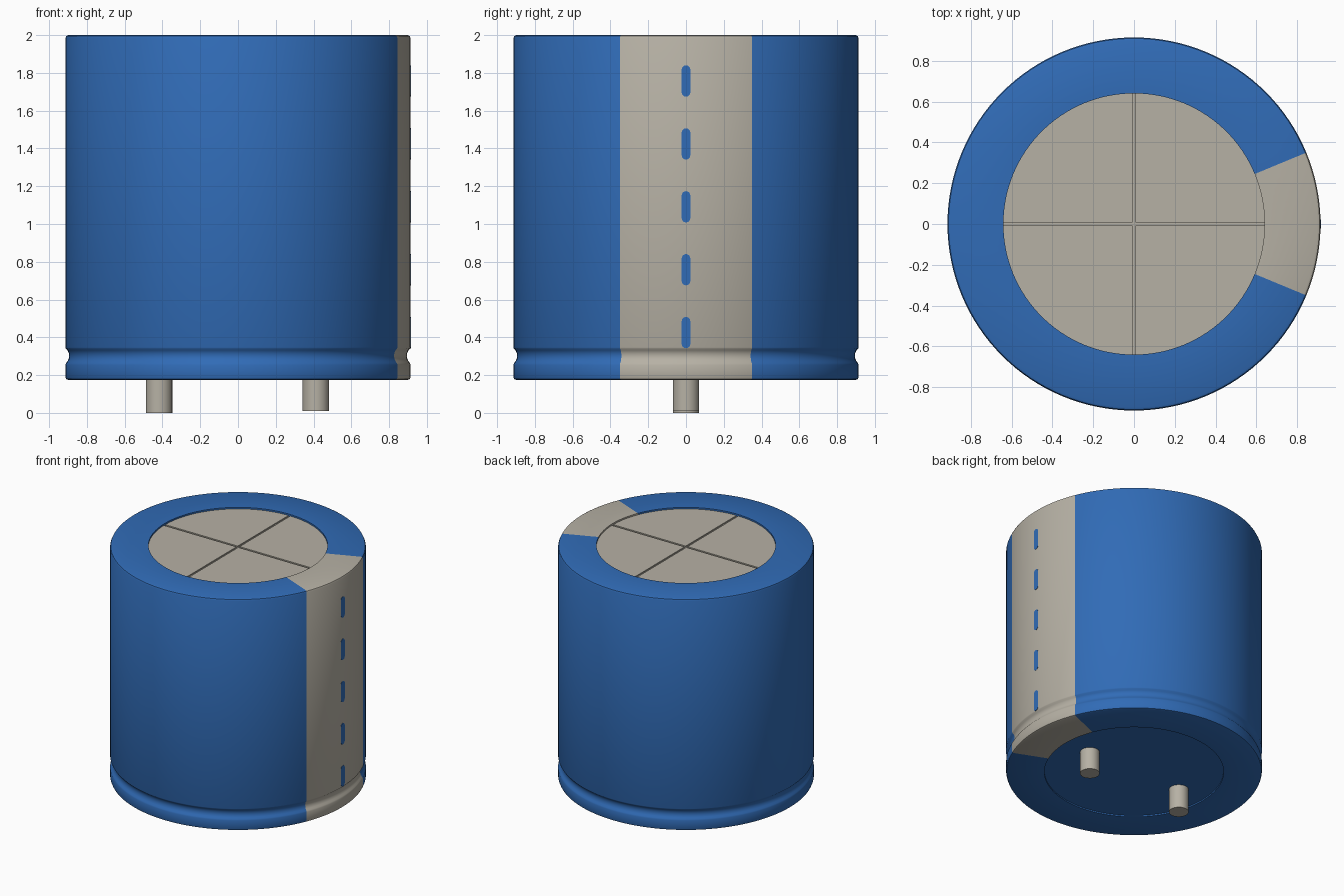
import bpy, bmesh, math
from mathutils import Vector

if "Cube" in bpy.data.objects:
    bpy.data.objects.remove(bpy.data.objects["Cube"], do_unlink=True)


def make_material(name, colour):
    m = bpy.data.materials.new(name)
    m.use_nodes = True
    m.diffuse_color = (*colour, 1)
    bsdf = next(n for n in m.node_tree.nodes if n.type == 'BSDF_PRINCIPLED')
    bsdf.inputs["Base Color"].default_value = (*colour, 1)
    bsdf.inputs["Roughness"].default_value = 0.6
    return m


BLUE = make_material("sleeve blue", (0.030, 0.148, 0.47))
GREY = make_material("warm grey", (0.47, 0.44, 0.375))

SEGMENTS = 128
RADIUS, RIM = 0.914, 0.64
TOP, BASE = 2.0, 0.175
STRIPE_ANGLE = math.radians(22.5)


def finish(name, bm, *mats):
    mesh = bpy.data.meshes.new(name)
    bmesh.ops.recalc_face_normals(bm, faces=bm.faces)
    bm.to_mesh(mesh)
    bm.free()
    for m in mats:
        mesh.materials.append(m)
    ob = bpy.data.objects.new(name, mesh)
    bpy.context.collection.objects.link(ob)
    bpy.ops.object.select_all(action='DESELECT')
    ob.select_set(True)
    bpy.context.view_layer.objects.active = ob
    bpy.ops.object.shade_smooth_by_angle(angle=math.radians(32))
    return ob


# Sleeve: lathe profile (radius, height) with rounded rims and a crimp groove
profile = [(RIM, TOP - 0.022), (RIM, TOP), (RADIUS - 0.016, TOP),
           (RADIUS - 0.005, TOP - 0.005), (RADIUS, TOP - 0.016),
           (RADIUS, 0.347), (0.911, 0.339), (0.902, 0.330), (0.896, 0.316),
           (0.894, 0.302), (0.896, 0.288), (0.902, 0.274), (0.910, 0.264),
           (RADIUS, 0.254), (RADIUS, BASE + 0.014),
           (RADIUS - 0.004, BASE + 0.004), (RADIUS - 0.014, BASE),
           (RIM, BASE), (RIM, BASE + 0.016)]
bm = bmesh.new()
verts = [bm.verts.new((r, 0, z)) for r, z in profile]
edges = [bm.edges.new(pair) for pair in zip(verts, verts[1:])]
bmesh.ops.spin(bm, geom=verts + edges, cent=(0, 0, 0), axis=(0, 0, 1),
               angle=math.tau, steps=SEGMENTS)
bmesh.ops.remove_doubles(bm, verts=bm.verts, dist=1e-4)
# Grey polarity stripe runs over the side and both rims
for f in bm.faces:
    c = f.calc_center_median()
    if abs(math.atan2(c.y, c.x)) < STRIPE_ANGLE:
        f.material_index = 1
sleeve = finish("sleeve", bm, BLUE, GREY)


def disc(z):
    b = bmesh.new()
    bmesh.ops.create_circle(b, cap_ends=True, segments=SEGMENTS, radius=RIM)
    bmesh.ops.translate(b, verts=b.verts, vec=(0, 0, z))
    return b


# Top plate with a cross-shaped vent pressed into it
bm = disc(TOP - 0.012)
HALF = 0.008
for axis in (Vector((1, 0, 0)), Vector((0, 1, 0))):
    for side in (-HALF, HALF):
        bmesh.ops.bisect_plane(bm, geom=bm.verts[:] + bm.edges[:] + bm.faces[:],
                               plane_co=axis * side, plane_no=axis)
cross = [f for f in bm.faces
         if min(abs(f.calc_center_median().x), abs(f.calc_center_median().y)) < HALF * 0.9]
ret = bmesh.ops.extrude_face_region(bm, geom=cross)
bmesh.ops.translate(bm, vec=(0, 0, -0.009),
                    verts=[v for v in ret["geom"] if isinstance(v, bmesh.types.BMVert)])
bmesh.ops.delete(bm, geom=[f for f in cross if f.is_valid], context='FACES')
top_plate = finish("top_plate", bm, GREY)
if sum(p.normal.z * p.area for p in top_plate.data.polygons) < 0:
    top_plate.data.flip_normals()

# Recessed bottom plate, facing down
bottom_plate = finish("bottom_plate", disc(BASE + 0.010), BLUE)
if bottom_plate.data.polygons[0].normal.z > 0:
    bottom_plate.data.flip_normals()

# Terminal pins, one slightly shorter
for name, x, foot in (("right_pin", -0.418, 0.0), ("left_pin", 0.412, 0.01)):
    bm = bmesh.new()
    height = BASE + 0.02 - foot
    bmesh.ops.create_cone(bm, cap_ends=True, segments=32, radius1=0.07,
                          radius2=0.07, depth=height)
    bmesh.ops.translate(bm, verts=bm.verts, vec=(x, 0, foot + height / 2))
    finish(name, bm, GREY)

# Rounded blue minus marks down the middle of the stripe
MARK_R, MARK_H = 0.023, 0.166
for i in range(5):
    zc = 0.425 + i * 0.333
    bm = bmesh.new()
    ring = []
    for k in range(18):
        # two half circles, upper then lower
        a = math.pi * (k % 9) / 8 + (math.pi if k > 8 else 0)
        shift = (MARK_H / 2 - MARK_R) * (1 if k < 9 else -1)
        ring.append(bm.verts.new((RADIUS - 0.006, MARK_R * math.cos(a),
                                  zc + shift + MARK_R * math.sin(a))))
    face = bm.faces.new(ring)
    ret = bmesh.ops.extrude_face_region(bm, geom=[face])
    bmesh.ops.translate(bm, vec=(0.008, 0, 0),
                        verts=[v for v in ret["geom"] if isinstance(v, bmesh.types.BMVert)])
    finish(f"minus_mark_{i + 1}", bm, BLUE)
